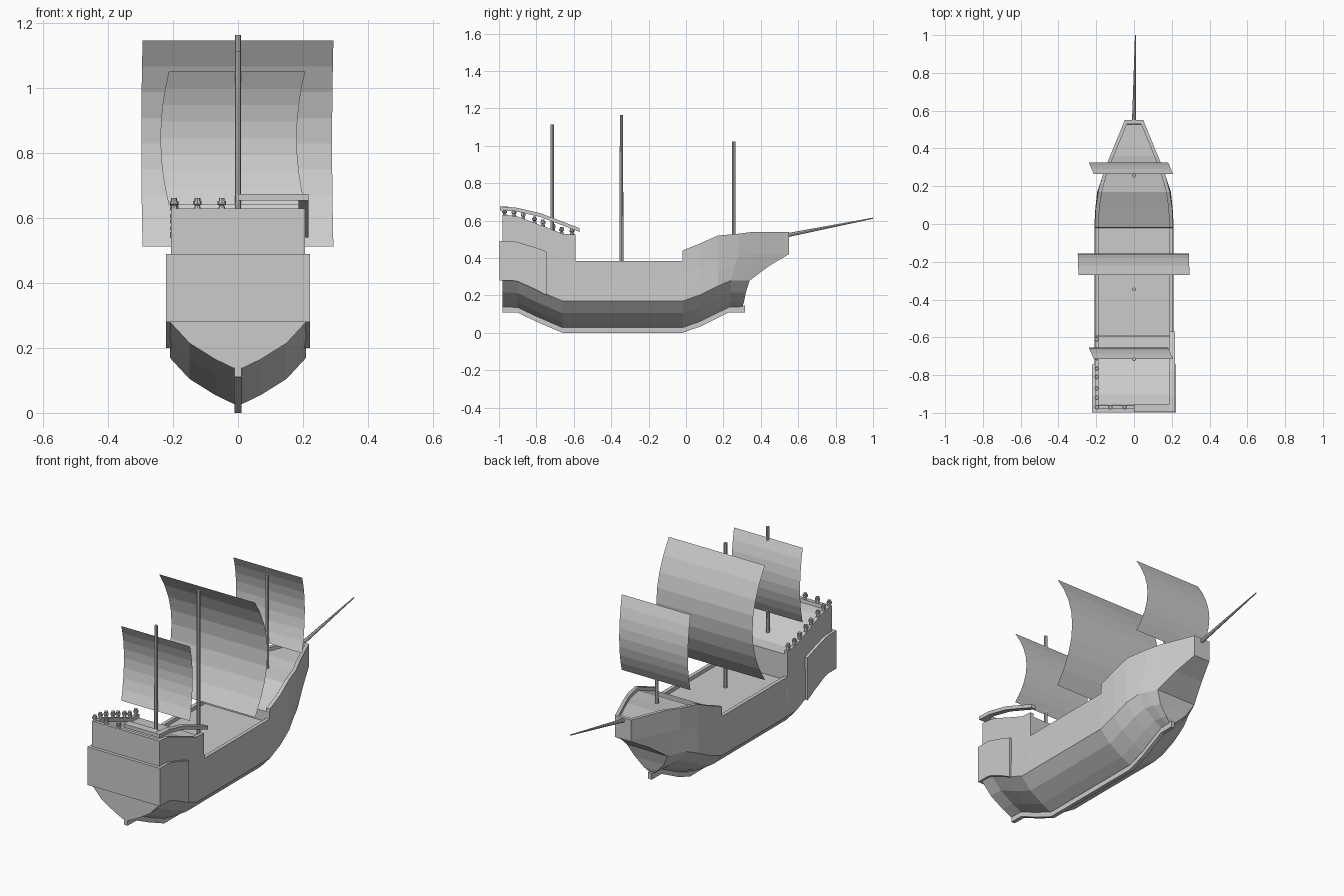
import bpy, bmesh, math
from mathutils import Vector

if "Cube" in bpy.data.objects:
    bpy.data.objects.remove(bpy.data.objects["Cube"])


def finish(name, bm, closed=True):
    if closed:
        bmesh.ops.remove_doubles(bm, verts=bm.verts, dist=1e-5)
        bmesh.ops.recalc_face_normals(bm, faces=bm.faces)
    me = bpy.data.meshes.new(name)
    bm.to_mesh(me)
    bm.free()
    ob = bpy.data.objects.new(name, me)
    bpy.context.collection.objects.link(ob)
    return ob


def loft(bm, rings, mirror_caps=False):
    vs = [[bm.verts.new(p) for p in r] for r in rings]
    n = len(vs[0])
    for a, b in zip(vs, vs[1:]):
        for i in range(n):
            j = (i + 1) % n
            bm.faces.new((a[i], a[j], b[j], b[i]))
    for r in (vs[0], vs[-1]):
        if mirror_caps:          # bridge left and right halves with quads
            for i in range(n // 2 - 1):
                bm.faces.new((r[i], r[i + 1], r[n - 2 - i], r[n - 1 - i]))
        else:
            bm.faces.new(r)


def strip(name, x0, x1, pts):
    """Beam spanning x0..x1 along (y, z_low, z_high) points."""
    bm = bmesh.new()
    loft(bm, [[(x0, y, a), (x1, y, a), (x1, y, b), (x0, y, b)] for y, a, b in pts])
    return finish(name, bm)


def lathe(name, start, end, profile, sides=8):
    """Turned part: profile of (fraction along axis, radius)."""
    start, end = Vector(start), Vector(end)
    q = (end - start).to_track_quat('Z', 'Y')
    bm = bmesh.new()
    rings = []
    for t, r in profile:
        c = start.lerp(end, t)
        rings.append([c + q @ Vector((r * math.cos(a), r * math.sin(a), 0))
                      for a in (2 * math.pi * i / sides for i in range(sides))])
    loft(bm, rings)
    return finish(name, bm)


# Hull stations: y top, y bottom, half width top, half width wale, z top, keel lift, deck recess
D = 0.02
stations = [
    (-.98, -.98, .207, .21, .63, .11, .001), (-.96, -.96, .207, .21, .63, .11, .001),
    (-.958, -.958, .207, .21, .63, .11, D), (-.90, -.90, .207, .21, .622, .108, D),
    (-.80, -.80, .207, .21, .585, .06, D), (-.66, -.66, .207, .21, .53, 0, D),
    (-.592, -.592, .207, .21, .525, 0, D), (-.59, -.59, .207, .21, .385, 0, D),
    (-.02, -.02, .207, .21, .385, 0, D), (-.018, -.018, .207, .21, .44, 0, D),
    (.08, .08, .203, .205, .48, .035, D), (.17, .17, .19, .195, .52, .08, D),
    (.28, .24, .16, .17, .53, .11, D), (.36, .29, .127, .148, .54, .11, D),
    (.528, .334, .058, .127, .54, .11, D), (.53, .335, .057, .127, .54, .11, .001),
    (.55, .34, .05, .124, .54, .11, .001),
]
rings = []
for yt, yb, wt, wb, zt, s, d in stations:
    zw, k, rake = .17 + s, wb / .21, (yt - yb) / .21
    half = [(x * k, yb - r * rake, z + s) for x, r, z in
            ((.014, .04, .028), (.07, .03, .055), (.15, .02, .105))]
    half += [(wb, yb, zw),
             ((wt + wb) / 2, (yt + yb) / 2, zt + (zw - zt) * .7),
             (wt, yt, zt + (zw - zt) * .46),
             (wt, yt, zt)]
    wi = max(wt - .02, .02)
    half += [(wi, yt, zt), (wi, yt, zt - d)]
    rings.append(half + [(-x, y, z) for x, y, z in reversed(half)])
bm = bmesh.new()
loft(bm, rings, mirror_caps=True)
finish("hull", bm)

# Keel beam under the hull
strip("keel", -.011, .011, [(-.98, .11, .145), (-.90, .108, .143), (-.80, .06, .095),
                            (-.66, 0, .035), (-.02, 0, .035), (.08, .035, .07),
                            (.17, .08, .115), (.23, .11, .145), (.315, .11, .145)])

# Raised gallery wrapping the stern
strip("stern_gallery", -.222, .222, [(-.998, .28, .49), (-.93, .28, .49), (-.90, .275, .485),
                                     (-.80, .23, .455), (-.745, .20, .435)])

# Handrail on one half of the stern
strip("side_rail", .187, .217, [(-.995, .655, .675), (-.91, .65, .67), (-.78, .62, .64),
                                (-.66, .575, .595), (-.57, .54, .56)])
strip("back_rail", 0, .187, [(-.995, .655, .675), (-.952, .655, .675)])

# Balusters on the other half
posts = [(-.197, y, z) for y, z in ((-.97, .628), (-.92, .623), (-.87, .611), (-.81, .588),
                                    (-.765, .571), (-.71, .549), (-.665, .532), (-.61, .526))]
posts += [(x, -.97, .628) for x in (-.125, -.05)]
for i, (x, y, z) in enumerate(posts):
    lathe(f"baluster_{i}", (x, y, z - .004), (x, y, z + .034),
          [(0, .01), (.25, .01), (.4, .007), (.5, .013), (.75, .013), (.76, .009), (1, .009)])

# Masts and bowsprit
for name, y, z0, z1 in (("main_mast", -.345, .35, 1.165), ("mizzen_mast", -.715, .5, 1.113),
                        ("fore_mast", .255, .49, 1.023)):
    lathe(name, (0, y, z0), (0, y, z1), [(0, .01), (1, .009)])
lathe("bowsprit", (0, .53, .52), (.008, 1, .613), [(0, .011), (1, .003)])

# Billowing single-sheet sails: half width, x offset, y, bulge in x and y, z range
for name, w, xo, y, bx, by, z0, z1 in (
        ("main_sail", .294, 0, -.27, -.004, .115, .513, 1.147),
        ("mizzen_sail", .21, -.003, -.715, -.026, .06, .64, 1.052),
        ("fore_sail", .21, -.003, .265, -.026, .06, .64, 1.057)):
    bm = bmesh.new()
    n, prev = 8, None
    for i in range(n + 1):
        t = i / n
        b = 1 - (2 * t - 1) ** 2
        row = [bm.verts.new((xo + sx * w + bx * b, y + by * b, z0 + (z1 - z0) * t))
               for sx in (-1, 1)]
        if prev:
            bm.faces.new((prev[0], prev[1], row[1], row[0]))
        prev = row
    finish(name, bm, closed=False)
